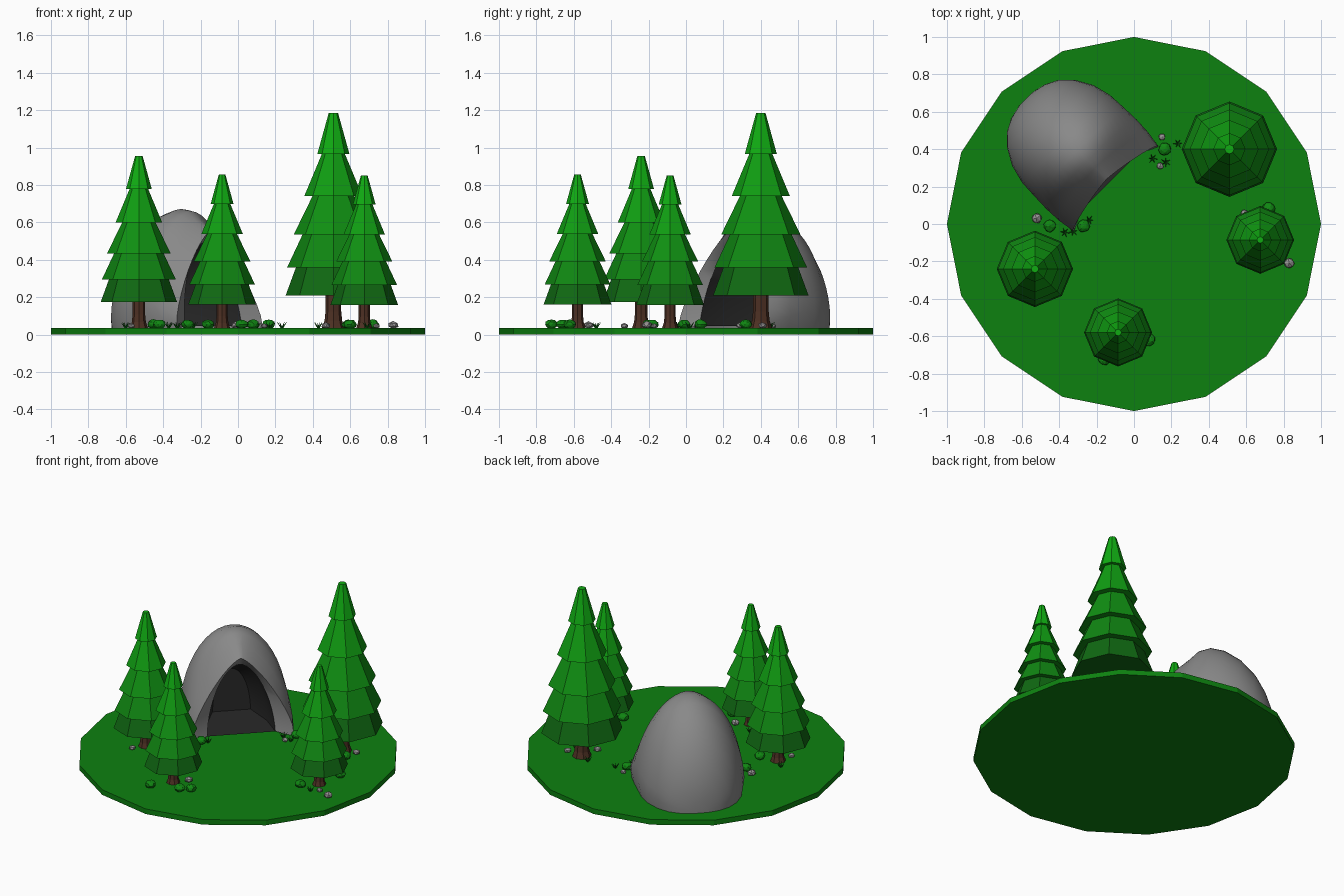
import bpy, bmesh, math, random
from mathutils import Matrix, Vector

if "Cube" in bpy.data.objects:
    bpy.data.objects.remove(bpy.data.objects["Cube"])

random.seed(4)
G = 0.035  # top of the ground disc


def mat(name, rgb):
    m = bpy.data.materials.new(name)
    m.diffuse_color = (*rgb, 1)
    m.use_nodes = True
    m.node_tree.nodes["Principled BSDF"].inputs["Base Color"].default_value = m.diffuse_color
    return m


GROUND = mat("grass green", (0.004, 0.22, 0.005))
TRUNK = mat("bark brown", (0.075, 0.03, 0.017))
ROCK = mat("rock grey", (0.25, 0.25, 0.25))
CAVE = mat("cave dark", (0.022, 0.022, 0.022))
PEBBLE = mat("pebble grey", (0.30, 0.29, 0.29))
LEAF = [mat("leaf green %d" % i, (0.005, g, 0.006))
        for i, g in enumerate((0.14, 0.24, 0.28, 0.34, 0.41))]


def finish(name, bm, mats, loc=(0, 0, 0), scale=1, rot=0):
    bmesh.ops.recalc_face_normals(bm, faces=bm.faces)
    me = bpy.data.meshes.new(name)
    bm.to_mesh(me)
    bm.free()
    for m in mats:
        me.materials.append(m)
    ob = bpy.data.objects.new(name, me)
    ob.location, ob.scale, ob.rotation_euler = loc, (scale,) * 3, (0, 0, rot)
    bpy.context.collection.objects.link(ob)
    return ob


def tube(rings, open_wraps=(), mat_rule=lambda i: 0):
    """Skin closed rings of points one after another and cap both ends."""
    bm = bmesh.new()
    vs = [[bm.verts.new(p) for p in r] for r in rings]
    n = len(vs[0])
    for i, (a, b) in enumerate(zip(vs, vs[1:])):
        for k in range(n - 1 if i in open_wraps else n):
            f = bm.faces.new((a[k], a[(k + 1) % n], b[(k + 1) % n], b[k]))
            f.material_index = mat_rule(i)
    bm.faces.new(vs[0]).material_index = mat_rule(0)
    bm.faces.new(vs[-1]).material_index = mat_rule(len(vs) - 2)
    return bm


def lathe(profile, n, **kw):
    return tube([[(r * math.cos(math.tau * k / n), r * math.sin(math.tau * k / n), z)
                  for k in range(n)] for r, z in profile], **kw)


# ground disc
finish("ground", lathe([(1, 0), (1, G)], 16), [GROUND])

# pine trees: five overlapping tiers on a flared trunk
TIERS = [(0.255, 0.20, 0.175), (0.247, 0.165, 0.325), (0.212, 0.112, 0.50),
         (0.156, 0.062, 0.705), (0.086, 0.025, 0.93)]
TOPS = [t[2] for t in TIERS[1:]] + [1.15]
crown = []
for (r0, r1, z), top in zip(TIERS, TOPS):
    crown += [(r0, z), (r1, top)]
trunk = [(0.062, -0.005), (0.047, 0.04), (0.042, 0.09), (0.042, 0.25)]
for i, (x, y, s) in enumerate([(0.51, 0.40, 1), (-0.53, -0.24, 0.8),
                               (-0.085, -0.58, 0.713), (0.675, -0.085, 0.71)]):
    finish("tree_crown_%d" % i, lathe(crown, 8, mat_rule=lambda k: min((k + 1) // 2, 4)),
           LEAF, (x, y, G), s)
    finish("tree_trunk_%d" % i, lathe(trunk, 8), [TRUNK], (x, y, G), s)


# cave rock: arches lofted from the back to the mouth, then turned inward
def arch(u, w, h, p, tilt=0.0, base=-0.005, n=25):
    pts = []
    for k in range(n):
        a = math.pi * k / (n - 1)
        c, s = math.cos(a), max(math.sin(a), 0)
        x = w * math.copysign(abs(c) ** (2 / p), c)
        z = h * s ** (2 / p)
        if z < 0.1 and base < 0:
            x *= 1 - 0.05 * (1 - z / 0.1) ** 2  # tuck in at the foot
        pts.append((u - tilt * z / 0.5, x + 0.065, max(z, base) + (base if k in (0, n - 1) else 0)))
    return pts


stations = [(-0.882, 0.05, 0.09, 2), (-0.865, 0.13, 0.20, 2), (-0.83, 0.20, 0.31, 2),
            (-0.77, 0.26, 0.43, 2), (-0.68, 0.31, 0.54, 2), (-0.58, 0.335, 0.612, 2),
            (-0.48, 0.34, 0.637, 2, 0.01), (-0.38, 0.345, 0.625, 1.8, 0.03),
            (-0.29, 0.345, 0.58, 1.55, 0.06), (-0.20, 0.335, 0.52, 1.32, 0.07)]
rings = [arch(*s) for s in stations]
m = len(rings)
rings += [arch(-0.25, 0.215, 0.46, 1.75, 0.07, 0.006),
          arch(-0.42, 0.19, 0.42, 1.9, 0.05, 0.006),
          arch(-0.60, 0.12, 0.30, 2, 0, 0.006)]
rock = finish("cave_rock", tube(rings, open_wraps=(m - 1,), mat_rule=lambda i: int(i >= m)),
              [ROCK, CAVE], (0, 0, G), 1, -math.pi / 4)
bpy.context.view_layer.objects.active = rock
rock.select_set(True)
bpy.ops.object.shade_smooth_by_angle(angle=math.radians(35))


# bushes and pebbles: squashed low-poly balls
def blob(name, x, y, r, squash, material, sub):
    bm = bmesh.new()
    bmesh.ops.create_icosphere(bm, subdivisions=sub, radius=r)
    for v in bm.verts:
        v.co *= random.uniform(0.92, 1.08)
        v.co.z *= squash
    finish(name, bm, [material], (x, y, G + r * squash * 0.8), 1, random.uniform(0, 6))


for x, y in [(0.165, 0.40), (-0.45, -0.01), (-0.27, -0.01), (0.72, 0.08), (0.08, -0.62),
             (-0.16, -0.72), (0.02, -0.66), (0.59, 0.32), (0.60, -0.18), (-0.42, -0.20)]:
    blob("bush", x, y, 0.034, 0.75, LEAF[1], 2)
for x, y, r in [(0.15, 0.465, 0.02), (0.14, 0.31, 0.02), (-0.52, 0.03, 0.03), (0.59, 0.06, 0.02),
                (0.83, -0.21, 0.03), (-0.01, -0.52, 0.028), (0.47, 0.29, 0.025),
                (0.61, 0.41, 0.025), (-0.57, -0.33, 0.022), (0.74, -0.17, 0.02)]:
    blob("pebble", x, y, r, 0.7, PEBBLE, 1)

# grass tufts: a fan of thin blades
for x, y in [(0.235, 0.43), (0.10, 0.35), (0.17, 0.33), (-0.37, -0.045), (-0.325, -0.04),
             (-0.24, 0.02), (0.69, -0.20), (-0.15, -0.48), (-0.60, -0.17), (0.43, 0.45)]:
    bm = bmesh.new()
    for k in range(6):
        tilt = Matrix.Rotation(k * math.tau / 6 + x * 9, 4, 'Z') @ Matrix.Rotation(0.65, 4, 'Y')
        bmesh.ops.create_cone(bm, cap_ends=True, segments=3, radius1=0.006, radius2=0, depth=0.045,
                              matrix=tilt @ Matrix.Translation((0, 0, 0.0225)))
    finish("grass_tuft", bm, [LEAF[0]], (x, y, G - 0.002))
